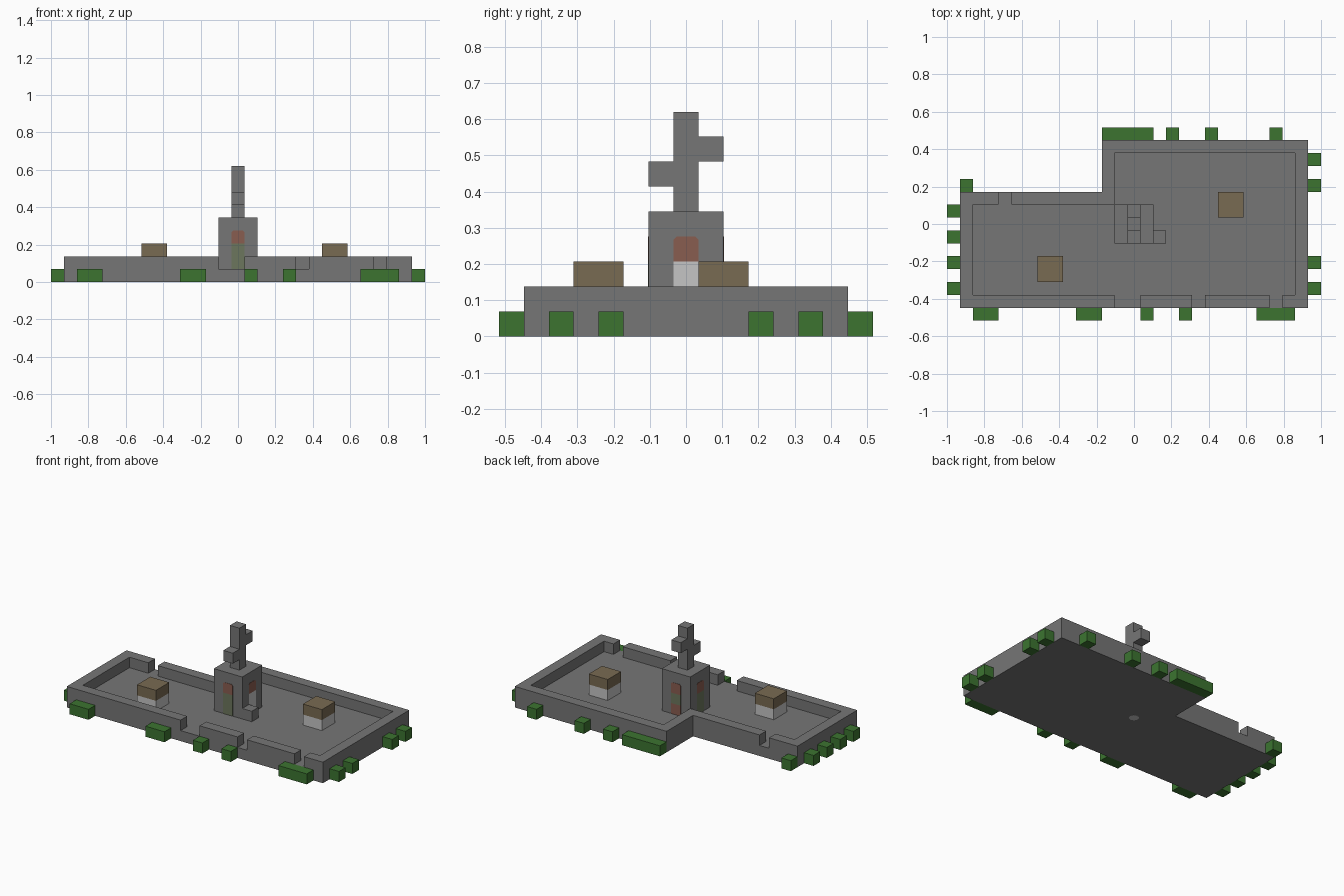
import bpy
import bmesh
import math

U = 2 / 29            # one building block
OX, OY = 14.5, 7.5    # block coordinates of the centre

cube = bpy.data.objects.get("Cube")
if cube:
    bpy.data.objects.remove(cube, do_unlink=True)


def material(name, r, g, b):
    m = bpy.data.materials.new(name)
    m.use_nodes = True
    m.diffuse_color = (r, g, b, 1)
    m.node_tree.nodes["Principled BSDF"].inputs["Base Color"].default_value = (r, g, b, 1)
    return m


STONE = material("stone grey", .18, .18, .18)
HEDGE = material("hedge green", .045, .175, .03)
ROOF = material("roof brown", .19, .145, .085)
WHITE = material("plaster white", .56, .56, .56)
RED = material("glass red", .25, .11, .08)
GLASS = material("glass green", .15, .18, .11)


def prism(name, points, z0, z1, mat):
    """Extrude a plan outline given in blocks."""
    bm = bmesh.new()
    verts = [bm.verts.new(((x - OX) * U, (y - OY) * U, z0 * U)) for x, y in points]
    face = bm.faces.new(verts)
    top = bmesh.ops.extrude_face_region(bm, geom=[face])["geom"]
    moved = [v for v in top if isinstance(v, bmesh.types.BMVert)]
    bmesh.ops.translate(bm, verts=moved, vec=(0, 0, (z1 - z0) * U))
    bmesh.ops.recalc_face_normals(bm, faces=bm.faces)
    mesh = bpy.data.meshes.new(name)
    bm.to_mesh(mesh)
    bm.free()
    mesh.materials.append(mat)
    ob = bpy.data.objects.new(name, mesh)
    bpy.context.collection.objects.link(ob)
    return ob


def box(name, x0, x1, y0, y1, z0, z1, mat):
    return prism(name, [(x0, y0), (x1, y0), (x1, y1), (x0, y1)], z0, z1, mat)


def carve(target, cutter):
    cutter.hide_render = True
    mod = target.modifiers.new("carve", 'BOOLEAN')
    mod.operation = 'DIFFERENCE'
    mod.solver = 'EXACT'
    mod.object = cutter
    bpy.context.view_layer.objects.active = target
    bpy.ops.object.modifier_apply(modifier=mod.name)
    bpy.data.objects.remove(cutter, do_unlink=True)


# L-shaped courtyard with a sunken floor and gaps in the wall
yard = prism("courtyard", [(1, 1), (28, 1), (28, 14), (12, 14), (12, 10), (1, 10)], 0, 2, STONE)
carve(yard, prism("floor_cutter", [(2, 2), (27, 2), (27, 13), (13, 13), (13, 9), (2, 9)], 1, 3, STONE))
for x0, x1, y0, y1 in [(13, 15, .5, 2.5), (19, 20, .5, 2.5), (25, 26, .5, 2.5), (4, 5, 8.5, 10.5)]:
    carve(yard, box("gap_cutter", x0, x1, y0, y1, 1, 3, STONE))

# Tower, doorstep and the crooked cross on top
box("tower", 13, 16, 6, 9, 1, 5, STONE)
box("doorstep", 16, 17, 6, 7, 1, 2, STONE)
box("cross_post", 14, 15, 7, 8, 5, 9, STONE)
box("cross_front_arm", 14, 15, 6, 7, 6, 7, STONE)
box("cross_back_arm", 14, 15, 8, 9, 7, 8, STONE)


# Thin window panes, one stack per tower side
def pane(name, turn, z0, z1, mat, chamfer):
    w, c = U / 2, chamfer * U
    outline = [(-w, z0 * U), (w, z0 * U), (w, z1 * U - c), (w - c, z1 * U),
               (c - w, z1 * U), (-w, z1 * U - c)]
    if not chamfer:
        outline = [outline[0], outline[1], outline[3], outline[4]]
    bm = bmesh.new()
    face = bm.faces.new([bm.verts.new((x, -1.5 * U - .002, z)) for x, z in outline])
    ext = bmesh.ops.extrude_face_region(bm, geom=[face])["geom"]
    bmesh.ops.translate(bm, verts=[v for v in ext if isinstance(v, bmesh.types.BMVert)], vec=(0, .004, 0))
    bmesh.ops.recalc_face_normals(bm, faces=bm.faces)
    mesh = bpy.data.meshes.new(name)
    bm.to_mesh(mesh)
    bm.free()
    mesh.materials.append(mat)
    ob = bpy.data.objects.new(name, mesh)
    ob.rotation_euler.z = math.radians(turn)
    bpy.context.collection.objects.link(ob)


for side, turn, lower in [("front", 0, [GLASS, GLASS]), ("left", 90, [WHITE, WHITE]),
                          ("back", 180, [RED, GLASS]), ("right", 270, [GLASS, GLASS])]:
    pane(side + "_window_top", turn, 3, 4, RED, .12)
    for level, mat in enumerate(lower, 1):
        pane(f"{side}_window_{level}", turn, level, level + 1, mat, 0)

# Round footing showing under the tower
ring = [(OX + .45 * math.cos(a * math.pi / 4), OY + .45 * math.sin(a * math.pi / 4)) for a in range(8)]
prism("tower_footing", ring, -.01, .1, WHITE).location.z = .0005

# Two little huts
for name, x, y in [("west_hut", 7, 3), ("east_hut", 21, 8)]:
    box(name + "_walls", x, x + 2, y, y + 2, 1, 2, WHITE)
    box(name + "_roof", x, x + 2, y, y + 2, 2, 3, ROOF)

# Hedges along the outside of the walls
for x0, x1 in [(2, 4), (10, 12), (15, 16), (18, 19), (24, 27)]:
    box("front_hedge", x0, x1, 0, 1, 0, 1, HEDGE)
for x0, x1 in [(12, 16), (17, 18), (20, 21), (25, 26)]:
    box("back_hedge", x0, x1, 14, 15, 0, 1, HEDGE)
box("inner_corner_hedge", 1, 2, 10, 11, 0, 1, HEDGE)
for y in (2, 4, 6, 8):
    box("west_hedge", 0, 1, y, y + 1, 0, 1, HEDGE)
for y in (2, 4, 10, 12):
    box("east_hedge", 28, 29, y, y + 1, 0, 1, HEDGE)
